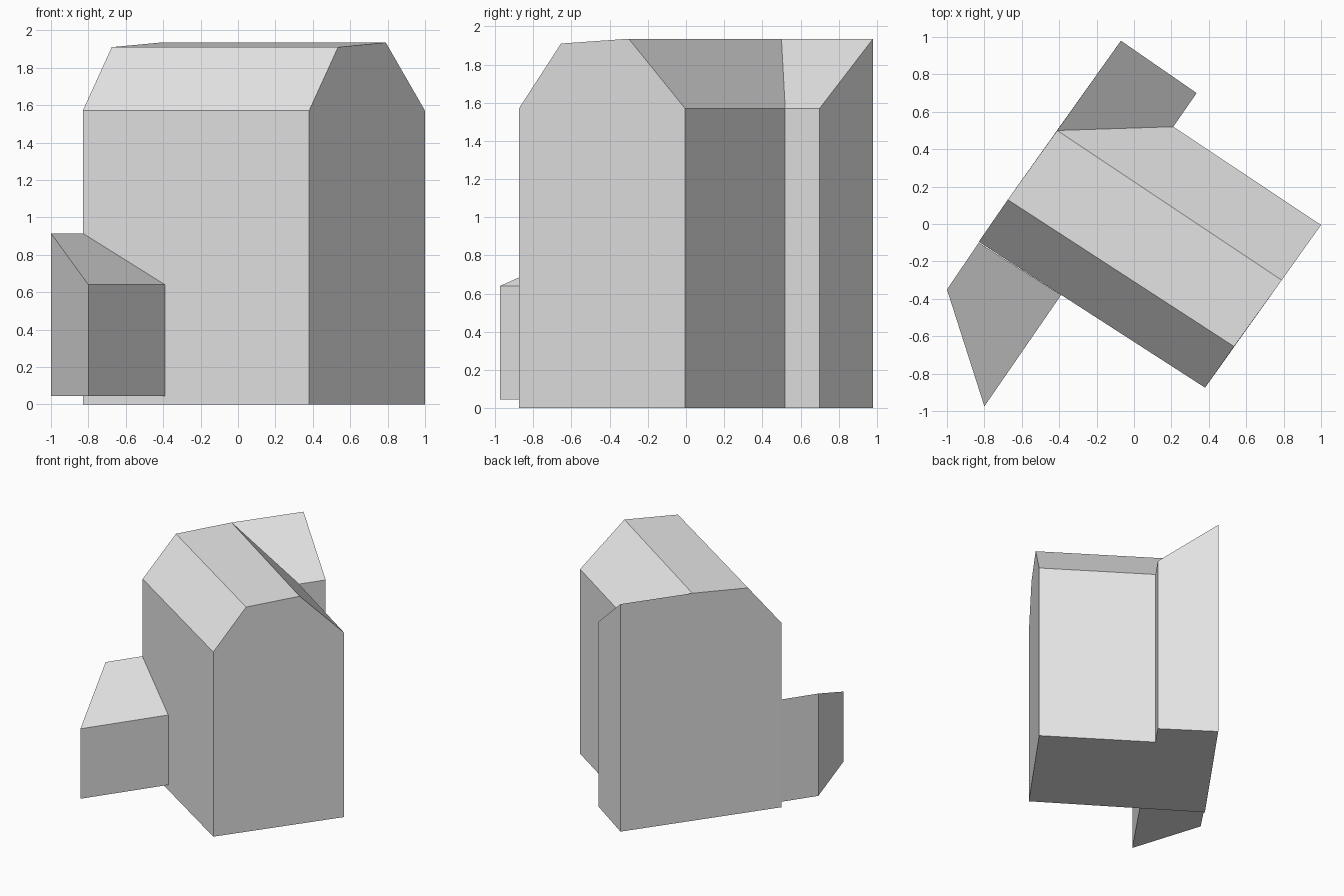
import bpy
import bmesh

cube = bpy.data.objects.get("Cube")
if cube:
    bpy.data.objects.remove(cube, do_unlink=True)

grey = bpy.data.materials.new("plain_grey")
grey.use_nodes = True
grey.diffuse_color = (0.8, 0.8, 0.8, 1)
grey.node_tree.nodes["Principled BSDF"].inputs["Base Color"].default_value = (0.8, 0.8, 0.8, 1)


def building(name, floor, corners, peaks, roofs):
    """Upright walls from a floor outline; peaks lie on a wall, as (wall, x, y, z)."""
    bm = bmesh.new()
    low = [bm.verts.new((x, y, floor)) for x, y, _ in corners]
    high = [bm.verts.new(c) for c in corners]
    tops = [(wall, bm.verts.new((x, y, z))) for wall, x, y, z in peaks]
    for i in range(len(corners)):
        j = (i + 1) % len(corners)
        gable = [v for wall, v in tops if wall == i]
        bm.faces.new([low[i], low[j], high[j], *gable, high[i]])
    bm.faces.new(low[::-1])
    points = high + [v for _, v in tops]
    for roof in roofs:
        bm.faces.new([points[k] for k in roof])
    bmesh.ops.recalc_face_normals(bm, faces=bm.faces[:])
    mesh = bpy.data.meshes.new(name)
    bm.to_mesh(mesh)
    bm.free()
    mesh.materials.append(grey)
    obj = bpy.data.objects.new(name, mesh)
    bpy.context.collection.objects.link(obj)
    return obj


# L-shaped house: main block with a bent roof and a lean-to back wing
eave, knee, ridge = 1.57, 1.91, 1.935
building(
    "house_body", 0,
    [(-0.83, -0.095, eave), (0.38, -0.875, eave), (1.0, -0.005, eave),
     (0.21, 0.52, eave), (0.335, 0.70, eave), (-0.07, 0.98, ridge)],
    # each gable's peaks run from its second corner back to its first
    [(1, 0.79, -0.30, ridge), (1, 0.535, -0.655, knee),
     (5, -0.675, 0.13, knee), (5, -0.41, 0.50, ridge)],
    # front slope, upper slope, back slope, wing slope
    [(0, 1, 7, 8), (8, 7, 6, 9), (6, 2, 3, 9), (9, 3, 4, 5)],
)

# Low porch with a single sloping roof
building(
    "porch", 0.045,
    [(-1.0, -0.35, 0.915), (-0.80, -0.975, 0.64),
     (-0.39, -0.38, 0.64), (-0.83, -0.10, 0.915)],
    [],
    [(0, 1, 2, 3)],
)
